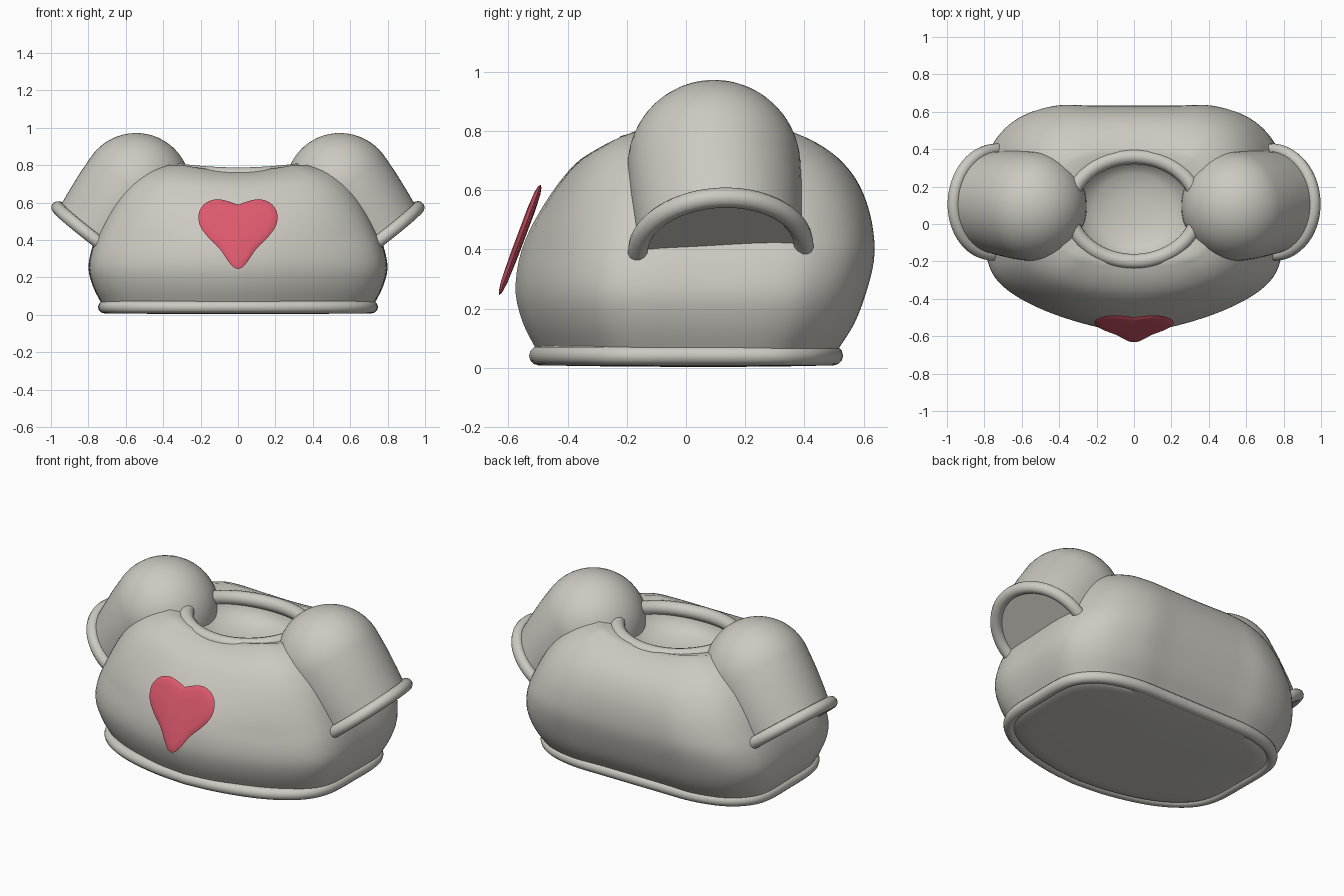
import bpy, bmesh, math
from mathutils import Vector

if "Cube" in bpy.data.objects:
    bpy.data.objects.remove(bpy.data.objects["Cube"])


def material(name, rgb):
    m = bpy.data.materials.new(name)
    m.diffuse_color = (*rgb, 1)
    m.use_nodes = True
    m.node_tree.nodes["Principled BSDF"].inputs["Base Color"].default_value = m.diffuse_color
    return m


CLOTH = material("warm_grey_cloth", (0.60, 0.585, 0.53))
RED = material("heart_red", (0.72, 0.10, 0.155))


def spline(pts, n):
    """Smooth curve through points, n steps per span."""
    p = [Vector(q) for q in pts]
    p = [2 * p[0] - p[1]] + p + [2 * p[-1] - p[-2]]
    out = []
    for i in range(1, len(p) - 2):
        a, b, c, d = p[i - 1:i + 3]
        for k in range(n):
            t = k / n
            out.append(0.5 * (2 * b + (c - a) * t + (2 * a - 5 * b + 4 * c - d) * t * t
                              + (3 * b - a - 3 * c + d) * t ** 3))
    return out + [p[-2]]


def smooth(ob, angle=50):
    bpy.ops.object.select_all(action='DESELECT')
    ob.select_set(True)
    bpy.context.view_layer.objects.active = ob
    bpy.ops.object.shade_smooth_by_angle(angle=math.radians(angle))


def loft(name, rings, mat, angle=50):
    """Skin a list of equal-length closed rings and cap both ends."""
    bm = bmesh.new()
    vs = [[bm.verts.new(c) for c in r] for r in rings]
    n = len(vs[0])
    for a, b in zip(vs, vs[1:]):
        for i in range(n):
            j = (i + 1) % n
            bm.faces.new((a[i], a[j], b[j], b[i]))
    bm.faces.new(vs[0])
    bm.faces.new(vs[-1])
    bmesh.ops.recalc_face_normals(bm, faces=bm.faces)
    me = bpy.data.meshes.new(name)
    bm.to_mesh(me)
    bm.free()
    ob = bpy.data.objects.new(name, me)
    bpy.context.collection.objects.link(ob)
    me.materials.append(mat)
    smooth(ob, angle)


def tube(name, path, radius):
    """Closed round tube along a path."""
    curve = bpy.data.curves.new(name, 'CURVE')
    curve.dimensions = '3D'
    curve.bevel_depth = radius
    curve.bevel_resolution = 4
    sp = curve.splines.new('POLY')
    sp.points.add(len(path) - 1)
    for q, c in zip(sp.points, path):
        q.co = (*c, 1)
    sp.use_cyclic_u = True
    ob = bpy.data.objects.new(name, curve)
    bpy.context.collection.objects.link(ob)
    curve.materials.append(CLOTH)
    bpy.ops.object.select_all(action='DESELECT')
    ob.select_set(True)
    bpy.context.view_layer.objects.active = ob
    bpy.ops.object.convert(target='MESH')
    smooth(bpy.context.object)


# Plan outline: flat back, flat sides, rounded corners, softly pointed front
CY = 0.08
half = spline([(0, .63), (.22, .63), (.43, .63), (.62, .57), (.735, .46), (.785, .32), (.787, .05),
               (.775, -.19), (.69, -.335), (.49, -.455), (.22, -.545), (0, -.575)], 5)
plan = half + [Vector((-p.x, p.y)) for p in half[-2:0:-1]]


def outline(hw, front, back, z, box=0, dip=0):
    """Scaled plan; box squares it off, dip lowers the middle."""
    out = []
    for p in plan:
        x, y = p.x / .79, (p.y - CY) / (.55 if p.y > CY else .655)
        k = (abs(x) ** 3.5 + abs(y) ** 3.5) ** (-1 / 3.5)
        k = 1 + (k - 1) * box
        x, y = x * k, y * k
        out.append(Vector((x * hw, CY + y * ((back - CY) if y > 0 else (CY - front)),
                           z - dip * (1 - min(1, 2 * x * x)))))
    return out


def neck_loop(rx, ry, z, rise=.025):
    out = []
    for p in plan:
        d = Vector((p.x, p.y - CY)).normalized()
        out.append(Vector((d.x * rx, CY + d.y * ry, z + rise * d.x * d.x)))
    return out


# Body: gently domed underside, sides, then a shallow neck bowl
rings = [outline(w, CY - d, CY + d * .74, z, .3) for w, d, z in
         [(.03, .03, .003), (.35, .29, .004), (.60, .49, .007), (.67, .545, .012)]]
levels = spline([(.03, .71, -.49, .49), (.07, .735, -.51, .515), (.15, .775, -.55, .565),
                 (.25, .80, -.575, .603), (.36, .78, -.565, .63), (.46, .738, -.53, .63),
                 (.56, .69, -.475, .61), (.65, .635, -.415, .57), (.72, .572, -.355, .515),
                 (.77, .50, -.28, .45), (.80, .41, -.20, .38)], 3)
for z, w, f, b in levels:
    t = max(0, min(1, (z - .4) / .4))
    rings.append(outline(w, f, b, z, .3 * (z < .05) + .9 * t, .03 * t ** 3))
rings += [neck_loop(*r) for r in
          [(.335, .265, .755), (.31, .26, .71), (.28, .24, .665, .02), (.21, .19, .635, .01),
           (.11, .11, .615, 0), (.03, .03, .61, 0)]]
loft("body", rings, CLOTH)

# Hem and neck band
tube("hem", outline(.716, -.497, .497, .041, .3), .033)
tube("neck_band", neck_loop(.345, .28, .748), .04)

# Sleeves: domed shoulder, tapered tube, closed end and round cuff
for side, s in (("left", -1), ("right", 1)):
    top = Vector((s * .545, .095, .680))
    end = Vector((s * .742, .117, .403))
    axis = Vector((s * .61, .05, -.79)).normalized()
    u = axis.cross(Vector((0, 1, 0))).normalized()
    v = axis.cross(u)
    R = .292

    def circle(c, r, n=56):
        return [c + r * (u * math.cos(i * math.tau / n) + v * math.sin(i * math.tau / n))
                for i in range(n)]

    prof = [(top - axis * R * math.cos(a), R * math.sin(a))
            for a in [math.radians(1 + 89 * k / 14) for k in range(15)]]
    prof += [(top.lerp(end, t), r) for t, r in ((.35, .290), (.7, .282), (1, .272))]
    loft(side + "_sleeve", [circle(c, r) for c, r in prof], CLOTH)
    tube(side + "_cuff", circle(end, .28), .034)

# Heart badge: puffed plate leaning back with the chest
hh = spline([(0, .588), (.05, .606), (.11, .618), (.17, .60), (.208, .55), (.205, .48), (.16, .415),
             (.10, .355), (.055, .29), (.025, .255), (0, .245)], 3)
heart = hh + [Vector((-p.x, p.y)) for p in hh[-2:0:-1]]
mid = Vector((0, .47))
normal = Vector((0, -.93, .36))


def heart_ring(k, h):
    out = []
    for p in heart:
        q = mid + (p - mid) * k
        out.append(Vector((q.x, -.63 + (q.y - .247) * .375, q.y)) + normal * h)
    return out


loft("heart_badge", [heart_ring(k, h) for k, h in
                     [(.4, -.014), (.8, -.011), (.95, -.006), (1, 0),
                      (.95, .006), (.8, .011), (.4, .014)]], RED, 60)
